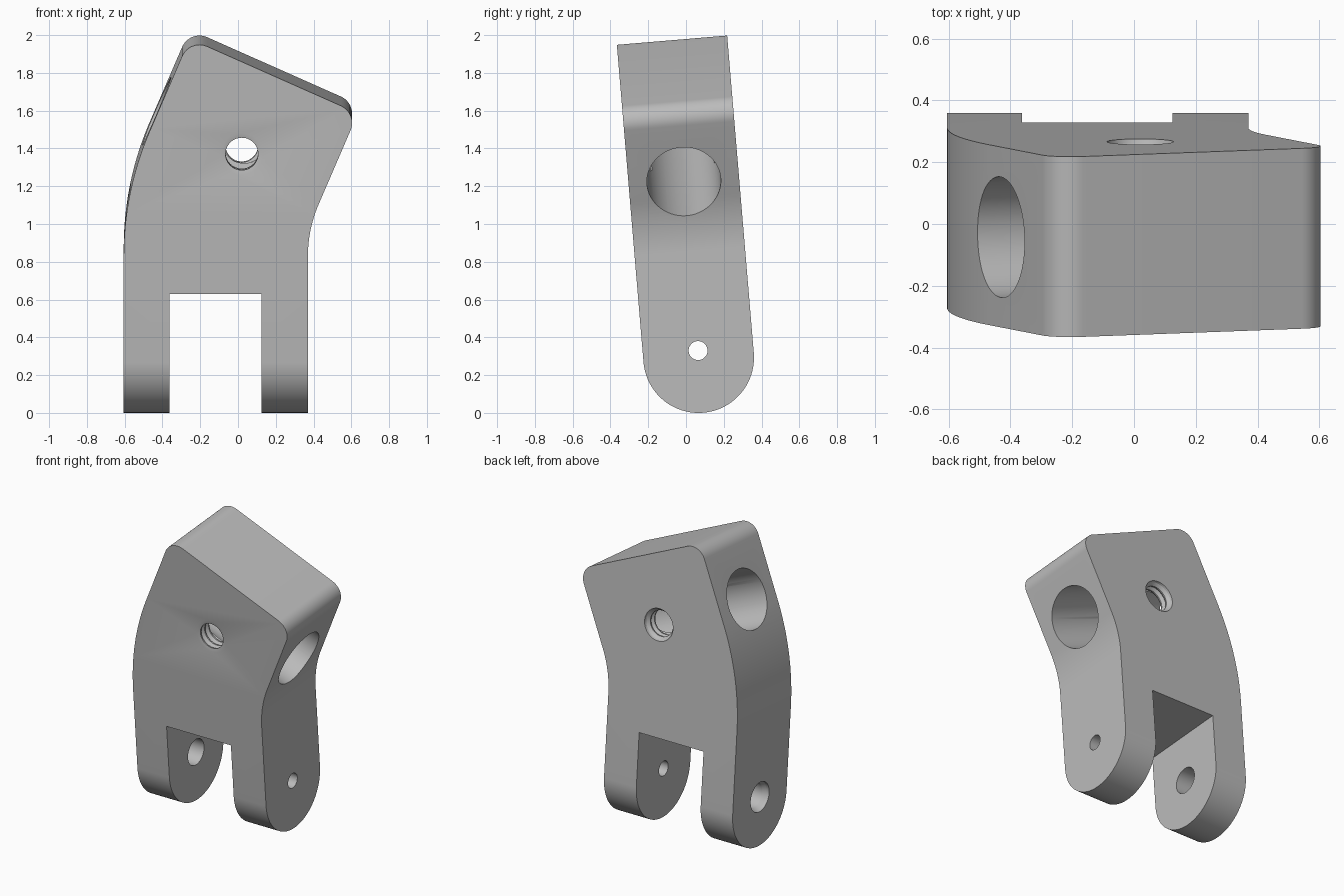
import bpy, bmesh
from math import sin, cos, pi, radians
from mathutils import Matrix, Vector

HALF = 0.293           # half thickness, also the foot radius
BEND = radians(24)     # sideways lean of the head
LEAN = radians(4.8)    # forward tilt of the whole part

old = bpy.data.objects.get("Cube")
if old:
    bpy.data.objects.remove(old, do_unlink=True)

grey = bpy.data.materials.new("plain_grey")
grey.use_nodes = True
colour = (0.5, 0.5, 0.5, 1)
grey.diffuse_color = colour
grey.node_tree.nodes["Principled BSDF"].inputs["Base Color"].default_value = colour


def make_object(name, bm):
    bmesh.ops.recalc_face_normals(bm, faces=bm.faces)
    mesh = bpy.data.meshes.new(name)
    bm.to_mesh(mesh)
    bm.free()
    mesh.materials.append(grey)
    obj = bpy.data.objects.new(name, mesh)
    bpy.context.collection.objects.link(obj)
    return obj


def prism(name, points, offset):
    """Extrude a closed outline along offset."""
    bm = bmesh.new()
    face = bm.faces.new([bm.verts.new(p) for p in points])
    moved = bmesh.ops.extrude_face_region(bm, geom=[face])["geom"]
    bmesh.ops.translate(bm, vec=offset,
                        verts=[g for g in moved if isinstance(g, bmesh.types.BMVert)])
    return make_object(name, bm)


def turned(name, profile, matrix, sides=64):
    """Turn (radius, distance) pairs around a local z axis."""
    bm = bmesh.new()
    rings = [[bm.verts.new((r * cos(2 * pi * i / sides), r * sin(2 * pi * i / sides), d))
              for i in range(sides)] for r, d in profile]
    for a, b in zip(rings, rings[1:]):
        for i in range(sides):
            j = (i + 1) % sides
            bm.faces.new((a[i], a[j], b[j], b[i]))
    bm.faces.new(rings[0])
    bm.faces.new(rings[-1])
    bm.transform(matrix)
    return make_object(name, bm)


def arc(centre, radius, start, end, steps):
    return [(centre[0] + radius * cos(start + (end - start) * i / steps),
             centre[1] + radius * sin(start + (end - start) * i / steps))
            for i in range(steps + 1)]


def combine(target, tool, operation):
    mod = target.modifiers.new(operation, "BOOLEAN")
    mod.operation = operation
    mod.solver = "EXACT"
    mod.object = tool
    bpy.context.view_layer.objects.active = target
    bpy.ops.object.modifier_apply(modifier=mod.name)
    bpy.data.objects.remove(tool, do_unlink=True)


# Front outline: straight legs, concentric bends, rounded leaning head
bend_centre = (1.075, 0.561)
inner, outer, corner = 0.705, 1.68, 0.1
up = Vector((sin(BEND), cos(BEND)))
across = Vector((cos(BEND), -sin(BEND)))
left_corner = Vector((-0.204, 1.586))
right_corner = left_corner + across * (outer - inner - 2 * corner)
outline = [(bend_centre[0] - outer, -0.4), (bend_centre[0] - inner, -0.4)]
outline += arc(bend_centre, inner, pi, pi - BEND, 16)
outline += arc(right_corner, corner, -BEND, pi / 2 - BEND, 12)
outline += arc(left_corner, corner, pi / 2 - BEND, pi - BEND, 12)
outline += arc(bend_centre, outer, pi - BEND, pi, 24)
body = prism("bent_clevis_bracket", [(x, -HALF, z) for x, z in outline],
             (0, 2 * HALF, 0))

# Rounded feet
side = arc((0, 0), HALF + 0.0001, pi, 2 * pi, 40)
side = [(y, z) for y, z in side] + [(HALF + 0.0001, 2), (-HALF - 0.0001, 2)]
combine(body, prism("foot_rounding", [(-1, y, z) for y, z in side], (2, 0, 0)), "INTERSECT")

# Slot between the legs
slot = [(-0.363, -1, -1), (0.125, -1, -1), (0.125, -1, 0.361), (-0.363, -1, 0.361)]
combine(body, prism("slot", slot, (0, 2, 0)), "DIFFERENCE")

# Pin holes: narrow in one leg, wide and chamfered in the other
along_x = Matrix.Translation((0, 0, 0.037)) @ Matrix.Rotation(pi / 2, 4, "Y")
combine(body, turned("narrow_pin_hole", [(0.05, 0), (0.05, 1)], along_x), "DIFFERENCE")
wide = [(0.1, -0.7), (0.1, -0.585), (0.087, -0.56), (0.087, -0.2)]
combine(body, turned("wide_pin_hole", wide, along_x), "DIFFERENCE")

# Threaded hole from front to back
pitch, turns = 0.045, 13
thread = [(0.11, -0.4), (0.11, -HALF)]
for i in range(turns):
    d = (i - turns / 2 + 0.5) * pitch
    thread += [(0.086, d - pitch * 0.4), (0.086, d - pitch * 0.2), (0.104, d + pitch * 0.2)]
thread += [(0.11, HALF + 0.01), (0.11, 0.4)]
along_y = Matrix.Translation((0.02, 0, 1.106)) @ Matrix.Rotation(-pi / 2, 4, "X")
combine(body, turned("threaded_hole", thread, along_y), "DIFFERENCE")

# Large cross bore through the head
bore = (Matrix.Translation((0.02, 0, 1.122)) @ Matrix.Rotation(radians(22.5), 4, "Y")
        @ Matrix.Rotation(pi / 2, 4, "Y"))
combine(body, turned("cross_bore", [(0.196, -1), (0.196, 1)], bore, 96), "DIFFERENCE")

# Tilt forward and stand on the ground
body.data.transform(Matrix.Translation((0, 0.067, HALF)) @ Matrix.Rotation(LEAN, 4, "X"))
bpy.ops.object.select_all(action="DESELECT")
body.select_set(True)
bpy.context.view_layer.objects.active = body
bpy.ops.object.shade_smooth_by_angle(angle=radians(25))
